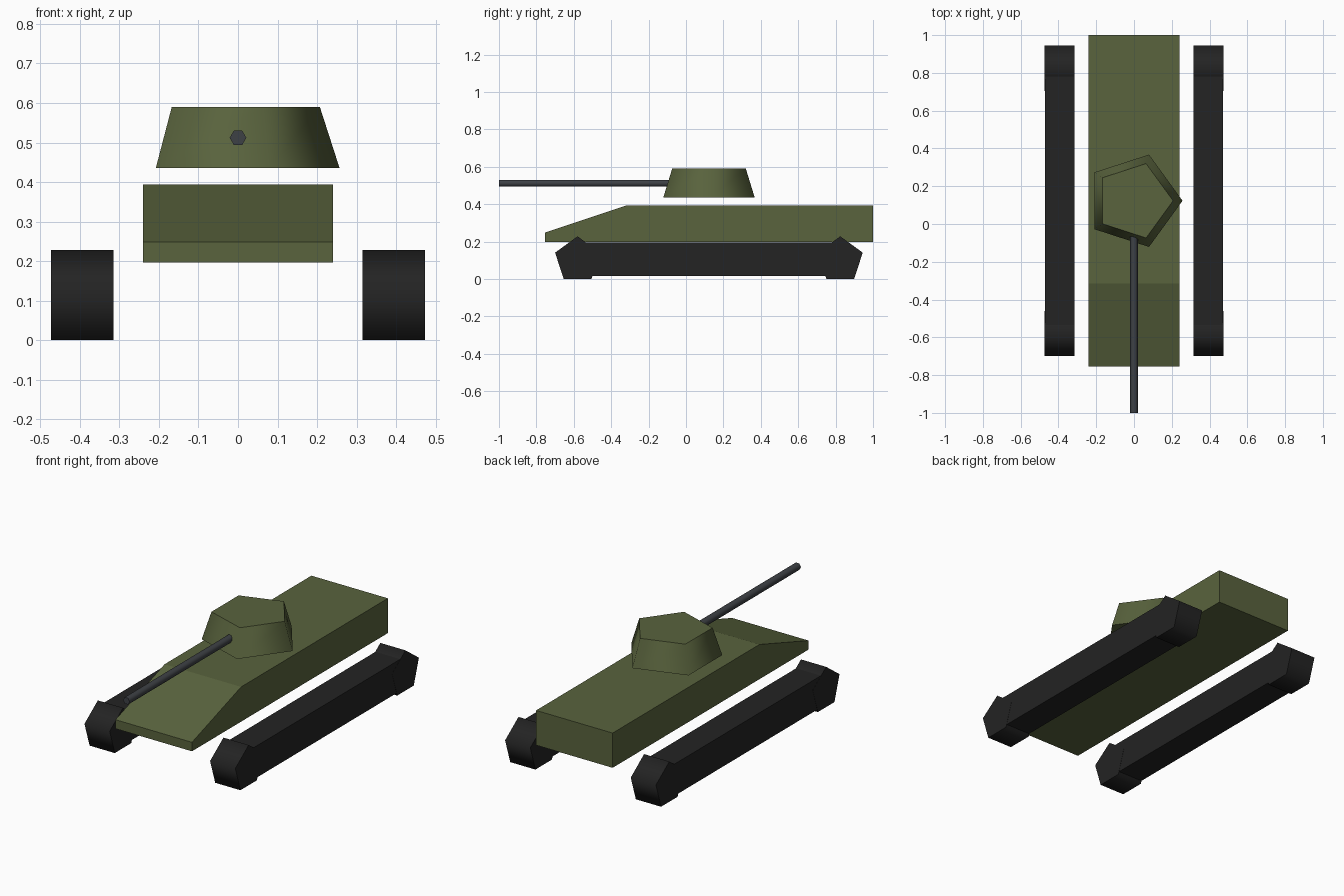
import bpy, bmesh
from math import pi, cos, sin
from mathutils import Matrix

cube = bpy.data.objects.get("Cube")
if cube:
    bpy.data.objects.remove(cube, do_unlink=True)


def material(name, rgb):
    mat = bpy.data.materials.new(name)
    mat.use_nodes = True
    color = (*rgb, 1)
    mat.diffuse_color = color
    mat.node_tree.nodes["Principled BSDF"].inputs["Base Color"].default_value = color
    return mat


olive = material("olive_green", (0.10, 0.125, 0.047))
black = material("track_black", (0.017, 0.017, 0.017))
steel = material("gun_steel", (0.048, 0.053, 0.06))


def finish(bm, name, mat):
    bmesh.ops.recalc_face_normals(bm, faces=bm.faces)
    mesh = bpy.data.meshes.new(name)
    bm.to_mesh(mesh)
    bm.free()
    mesh.materials.append(mat)
    obj = bpy.data.objects.new(name, mesh)
    bpy.context.collection.objects.link(obj)
    return obj


def prism(name, mat, ring_a, ring_b, smooth):
    """Join two matching rings of points with side faces and two flat caps."""
    bm = bmesh.new()
    a = [bm.verts.new(p) for p in ring_a]
    b = [bm.verts.new(p) for p in ring_b]
    n = len(a)
    for i in range(n):
        j = (i + 1) % n
        bm.faces.new((a[i], a[j], b[j], b[i])).smooth = smooth
    for cap in (bm.faces.new(a), bm.faces.new(b)):
        for edge in cap.edges:
            edge.smooth = False
    return finish(bm, name, mat)


def polygon(sides, radius, start=0.0):
    return [(radius * cos(start + 2 * pi * i / sides),
             radius * sin(start + 2 * pi * i / sides)) for i in range(sides)]


# Hull: side profile extruded across the width
profile = [(-0.755, 0.197), (-0.755, 0.248), (-0.315, 0.394), (1, 0.394), (1, 0.197)]
prism("hull", olive, [(-0.24, y, z) for y, z in profile],
      [(0.24, y, z) for y, z in profile], False)

# Turret: tapered five-sided drum
prism("turret", olive, [(x, y + 0.123, 0.435) for x, y in polygon(5, 0.257)],
      [(x, y + 0.123, 0.59) for x, y in polygon(5, 0.207)], True)

# Gun barrel: six-sided rod reaching into the turret
ring = polygon(6, 0.021)
prism("gun_barrel", steel, [(x, -1, z + 0.512) for x, z in ring],
      [(x, 0.05, z + 0.512) for x, z in ring], True)

# Running gear: five-sided wheels joined by a long track block on each side
for side, sign in (("left", 1), ("right", -1)):
    inner, outer = sign * 0.315, sign * 0.473
    for place, cy in (("front", -0.58), ("rear", 0.825)):
        ring = polygon(5, 0.126, pi / 2)
        prism(f"{side}_{place}_wheel", black,
              [(inner, cy + y, z + 0.102) for y, z in ring],
              [(outer, cy + y, z + 0.102) for y, z in ring], True)
    bm = bmesh.new()
    bmesh.ops.create_cube(bm, size=1, matrix=Matrix.Translation((sign * 0.394, 0.1225, 0.105))
                          @ Matrix.Diagonal((0.156, 1.405, 0.18, 1)))
    finish(bm, f"{side}_track", black)
